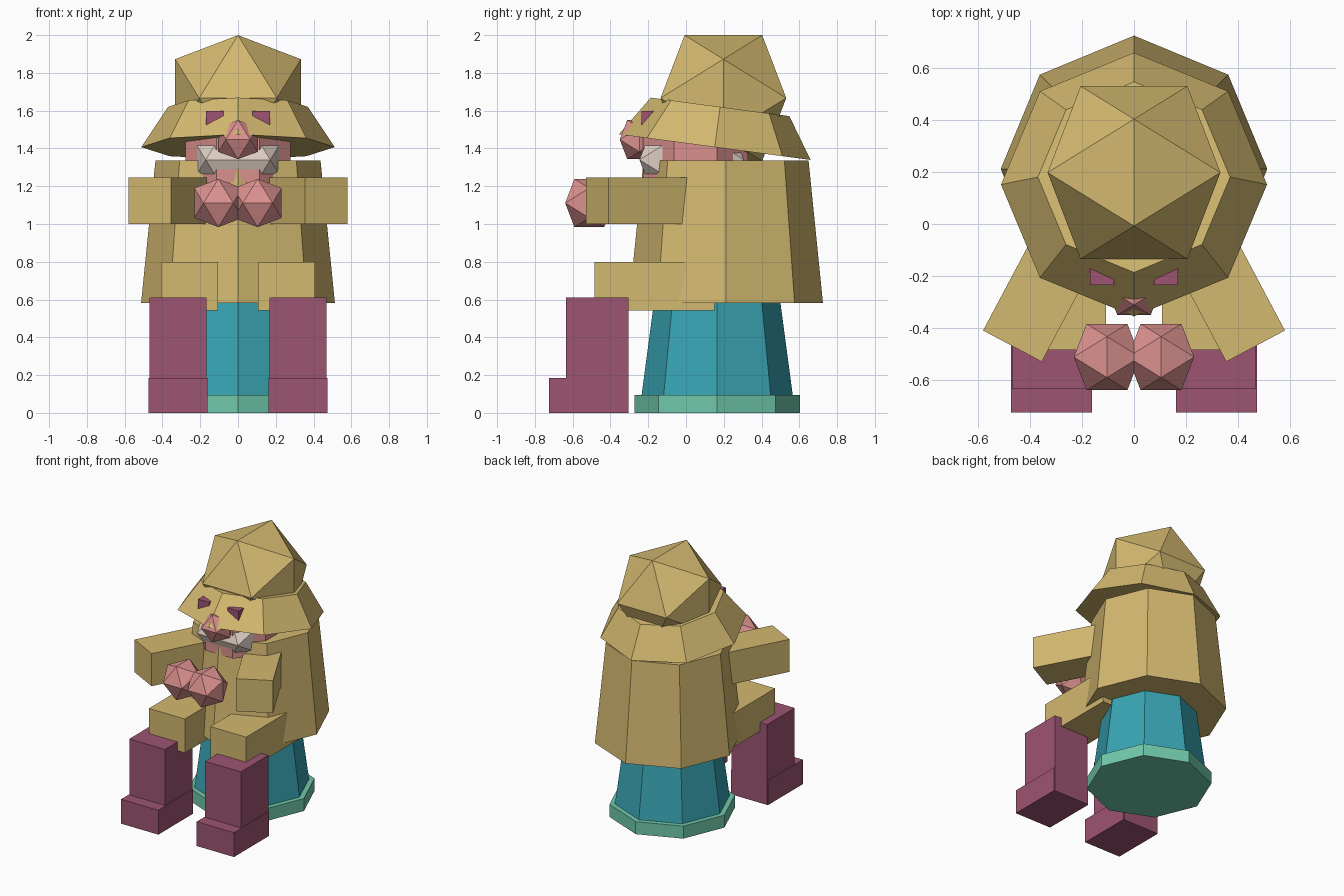
import bpy, bmesh, math
from mathutils import Matrix, Vector

old = bpy.data.objects.get("Cube")
if old:
    bpy.data.objects.remove(old, do_unlink=True)


def material(name, rgb):
    m = bpy.data.materials.new(name)
    m.use_nodes = True
    m.diffuse_color = (*rgb, 1)
    m.node_tree.nodes["Principled BSDF"].inputs["Base Color"].default_value = (*rgb, 1)
    return m


TAN = material("tan", (0.65, 0.48, 0.16))
PLUM = material("plum", (0.34, 0.09, 0.17))
TEAL = material("teal", (0.04, 0.37, 0.45))
MINT = material("mint", (0.16, 0.58, 0.41))
PINK = material("pink", (0.70, 0.28, 0.27))
CREAM = material("cream", (0.72, 0.61, 0.54))


def finish(name, bm, mat):
    bmesh.ops.recalc_face_normals(bm, faces=bm.faces)
    mesh = bpy.data.meshes.new(name)
    bm.to_mesh(mesh)
    bm.free()
    mesh.materials.append(mat)
    obj = bpy.data.objects.new(name, mesh)
    bpy.context.collection.objects.link(obj)
    return obj


def box(name, lo, hi, mat, matrix=Matrix()):
    """Box between two corners, optionally moved by a matrix."""
    lo, hi = Vector(lo), Vector(hi)
    bm = bmesh.new()
    bmesh.ops.create_cube(bm, size=1)
    bmesh.ops.scale(bm, vec=hi - lo, verts=bm.verts)
    bmesh.ops.translate(bm, vec=(lo + hi) / 2, verts=bm.verts)
    bm.transform(matrix)
    return finish(name, bm, mat)


def octagon(name, y, z, height, r_low, r_top, mat, turn=0, tilt=0):
    """Tapered eight-sided drum standing on (0, y, z)."""
    bm = bmesh.new()
    bmesh.ops.create_cone(bm, cap_ends=True, segments=8, radius1=r_low,
                          radius2=r_top, depth=height)
    bmesh.ops.translate(bm, vec=(0, 0, height / 2), verts=bm.verts)
    bm.transform(Matrix.Translation((0, y, z)) @ Matrix.Rotation(tilt, 4, 'X')
                 @ Matrix.Rotation(turn, 4, 'Z'))
    return finish(name, bm, mat)


def gem(name, centre, radius, mat):
    """Twenty-sided ball with an edge along y at the top."""
    a = radius / math.sqrt(1 + ((1 + math.sqrt(5)) / 2) ** 2)
    b = a * (1 + math.sqrt(5)) / 2
    bm = bmesh.new()
    for s in (-1, 1):
        for t in (-1, 1):
            for p in ((0, s * a, t * b), (s * a, t * b, 0), (s * b, 0, t * a)):
                bm.verts.new(Vector(centre) + Vector(p))
    bmesh.ops.convex_hull(bm, input=bm.verts)
    return finish(name, bm, mat)


# Pedestal and body
octagon("base_plate", 0.165, 0, 0.095, 0.438, 0.438, MINT)
octagon("pedestal", 0.165, 0.095, 0.6, 0.40, 0.32, TEAL)
octagon("coat", 0.212, 0.583, 0.752, 0.513, 0.437, TAN)

# Head and hat
octagon("head", 0.05, 1.22, 0.3, 0.30, 0.30, PINK, turn=math.pi / 8)
gem("beard", (0, 0.03, 1.34), 0.325, CREAM)
gem("nose", (0, -0.247, 1.447), 0.122, PINK)
octagon("hat_brim", 0.152, 1.407, 0.215, 0.512, 0.37, TAN, tilt=-math.radians(7.6))
gem("hat_crown", (0, 0.198, 1.667), 0.391, TAN)

# Mirrored parts
for side, s in (("right", -1), ("left", 1)):
    def pair(name, lo, hi, mat):
        xs = sorted((s * lo[0], s * hi[0]))
        box(side + name, (xs[0], *lo[1:]), (xs[1], *hi[1:]), mat)

    pair("_eye", (0.077, -0.235, 1.50), (0.17, -0.15, 1.597), PLUM)
    pair("_thigh", (0.107, -0.485, 0.543), (0.408, 0.15, 0.80), TAN)
    pair("_shin", (0.168, -0.635, 0), (0.468, -0.305, 0.61), PLUM)
    pair("_foot", (0.161, -0.725, 0), (0.474, -0.308, 0.185), PLUM)

    # Arm box runs back from its cuff, turned towards the body
    place = Matrix.Translation((s * 0.468, -0.47, 0)) @ Matrix.Rotation(s * math.radians(28), 4, 'Z')
    box(side + "_arm", (-0.128, 0, 1.0), (0.128, 0.6, 1.247), TAN, place)
    gem(side + "_hand", (s * 0.104, -0.512, 1.111), 0.15, PINK)
